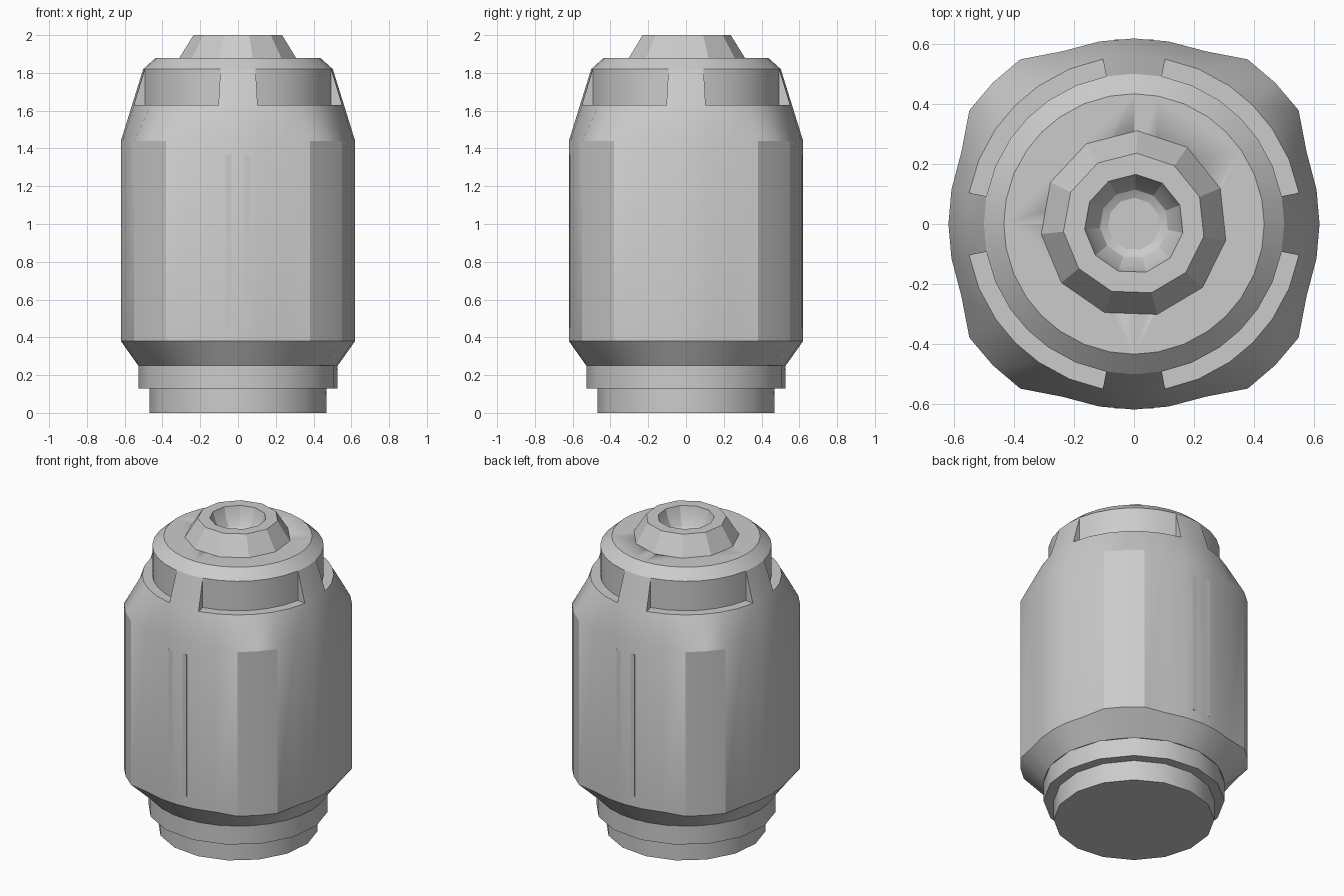
import bpy, bmesh
from math import sin, cos, radians, hypot, atan2, degrees

if "Cube" in bpy.data.objects:
    bpy.data.objects.remove(bpy.data.objects["Cube"])


def finish(name, bm, angle=25):
    bmesh.ops.remove_doubles(bm, verts=bm.verts, dist=0.0005)
    bmesh.ops.recalc_face_normals(bm, faces=bm.faces)
    me = bpy.data.meshes.new(name)
    bm.to_mesh(me)
    bm.free()
    ob = bpy.data.objects.new(name, me)
    bpy.context.collection.objects.link(ob)
    bpy.ops.object.select_all(action='DESELECT')
    ob.select_set(True)
    bpy.context.view_layer.objects.active = ob
    bpy.ops.object.shade_smooth_by_angle(angle=radians(angle))
    return ob


def bridge(bm, rings):
    n = len(rings[0])
    for a, b in zip(rings, rings[1:]):
        for i in range(n):
            j = (i + 1) % n
            bm.faces.new((a[i], a[j], b[j], b[i]))


def lathe(name, profile, sides, phase=0.0):
    """Revolve (radius, z) points and cap both ends."""
    bm = bmesh.new()
    rings = [[bm.verts.new((r * cos(radians(phase + 360 * i / sides)),
                            r * sin(radians(phase + 360 * i / sides)), z))
              for i in range(sides)] for r, z in profile]
    bridge(bm, rings)
    bm.faces.new(rings[0])
    bm.faces.new(rings[-1])
    return finish(name, bm)


# Body columns for one quadrant: outline point and whether it lies in a slot
quadrant = [(0.62, 0, 0), (0.61, 0.115, 0), (0.61, 0.115, 1), (0.577, 0.24, 1),
            (0.55, 0.38, 1), (0.472, 0.472, 1), (0.38, 0.55, 1),
            (0.24, 0.577, 1), (0.115, 0.61, 1), (0.115, 0.61, 0)]
columns = []
for q in range(4):
    for x, y, slot in quadrant:
        columns.append((hypot(x, y), degrees(atan2(y, x)) + 90 * q, slot))

# Squarish body lofted into a round shoulder with four recessed slots
bm = bmesh.new()
rings = []
for z, radius, inner in [(0.25, 0.528, 0.528), (0.38, None, None),
                         (1.44, None, None), (1.63, 0.561, 0.561),
                         (1.63, 0.561, 0.502), (1.82, 0.502, 0.502),
                         (1.88, 0.435, 0.435)]:
    ring = []
    for r, a, slot in columns:
        rad = r if radius is None else (inner if slot else radius)
        ring.append(bm.verts.new((rad * cos(radians(a)), rad * sin(radians(a)), z)))
    rings.append(ring)
bridge(bm, rings)
bmesh.ops.remove_doubles(bm, verts=bm.verts, dist=0.0005)
bmesh.ops.holes_fill(bm, edges=[e for e in bm.edges if e.is_boundary], sides=0)
finish("body", bm)

# Stepped foot
lathe("collar", [(0.53, 0.13), (0.53, 0.252)], 16, 5)
lathe("foot", [(0.47, 0.0), (0.47, 0.14)], 16, 5)

# Nozzle with a bowl-shaped opening
lathe("nozzle", [(0.315, 1.875), (0.237, 2.0), (0.166, 2.0), (0.15, 1.94),
                 (0.115, 1.89), (0.06, 1.86), (0.015, 1.852)], 11, 88)
# Shallow strips on the front and back
for name, s in (("front_strip", -1), ("back_strip", 1)):
    bm = bmesh.new()
    bmesh.ops.create_cube(bm, size=1)
    for v in bm.verts:
        v.co = (v.co.x * 0.13, s * 0.607 + v.co.y * 0.02, 0.907 + v.co.z * 0.915)
    finish(name, bm)

# Open the body cap beneath the bowl
cut = lathe("bowl_cutter", [(0.2, 1.8), (0.2, 1.95)], 16)
cut.hide_render = True
cut.hide_viewport = True
mod = bpy.data.objects["body"].modifiers.new("bowl_opening", 'BOOLEAN')
mod.operation = 'DIFFERENCE'
mod.object = cut
mod.solver = 'EXACT'
